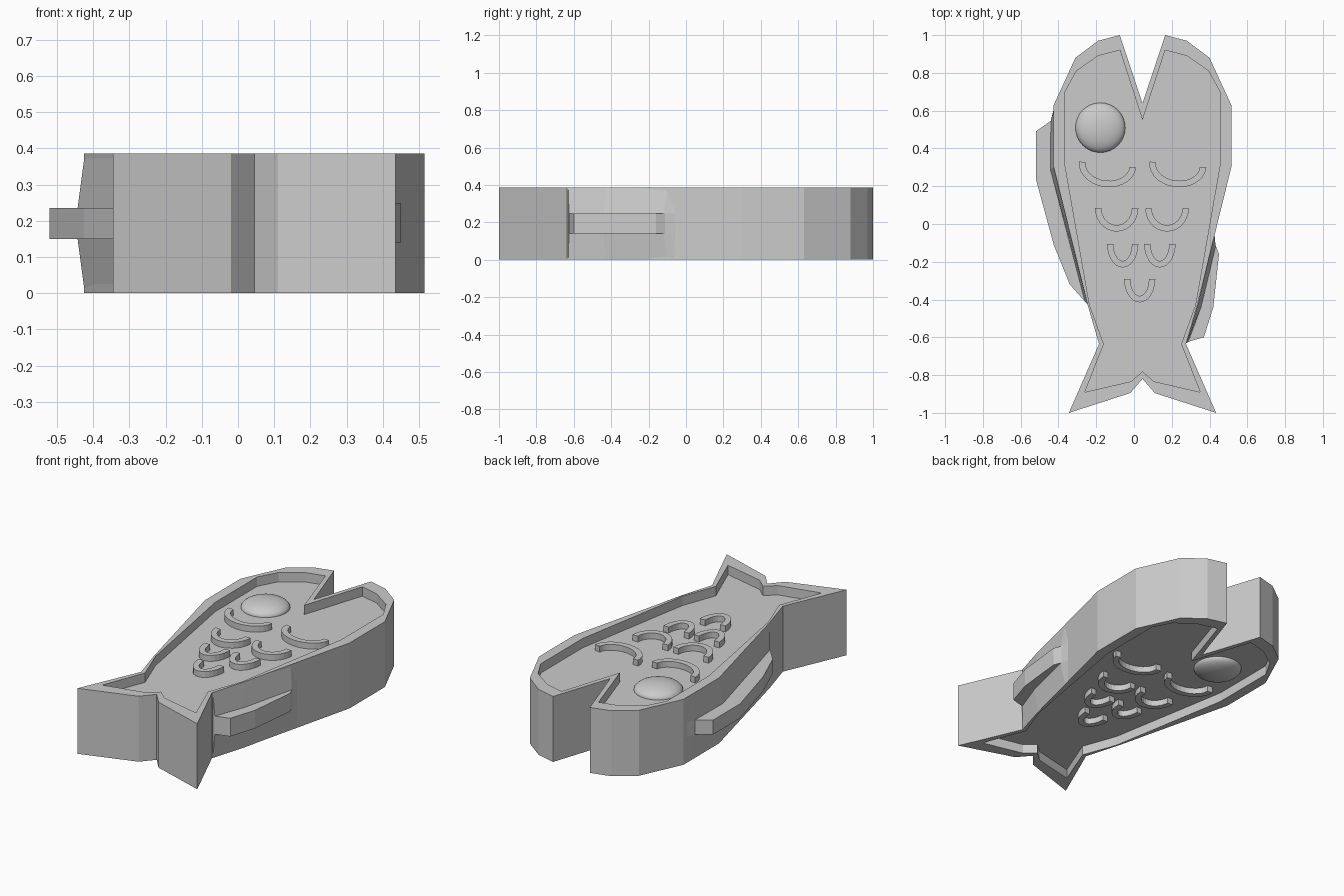
import bpy, bmesh, math
from mathutils import Vector

if "Cube" in bpy.data.objects:
    bpy.data.objects.remove(bpy.data.objects["Cube"])

H, D, CX = 0.385, 0.055, 0.045      # height, recess depth, symmetry axis of the body


def make(name, verts, faces):
    me = bpy.data.meshes.new(name)
    me.from_pydata(verts, [], faces)
    bm = bmesh.new()
    bm.from_mesh(me)
    bmesh.ops.recalc_face_normals(bm, faces=bm.faces)
    bm.to_mesh(me)
    bm.free()
    ob = bpy.data.objects.new(name, me)
    bpy.context.collection.objects.link(ob)
    return ob


def loft(name, rings):
    """Skin closed rings of equal length and cap both ends."""
    n = len(rings[0])
    verts = [v for r in rings for v in r]
    faces = [(k * n + i, k * n + (i + 1) % n, (k + 1) * n + (i + 1) % n, (k + 1) * n + i)
             for k in range(len(rings) - 1) for i in range(n)]
    faces += [tuple(range(n)), tuple(range((len(rings) - 1) * n, len(rings) * n))]
    return make(name, verts, faces)


def prism(name, pts, z0, z1):
    return loft(name, [[(x, y, z) for x, y in pts] for z in (z0, z1)])


def mirrored(half):
    return [(CX + x, y) for x, y in half] + [(CX - x, y) for x, y in half[-2:0:-1]]


# body with a raised rim on top and bottom
outer = mirrored([(0, .64), (.12, 1), (.235, .97), (.355, .88), (.47, .63), (.47, .30),
                  (.29, -.43), (.23, -.635), (.39, -1), (.065, -.895), (0, -.82)])
inner = mirrored([(0, .55), (.12, .92), (.235, .89), (.35, .81), (.41, .70), (.41, .31),
                  (.28, -.43), (.205, -.635), (.305, -.89), (.06, -.833), (0, -.78)])
levels = [(inner, D), (inner, 0), (outer, 0), (outer, H), (inner, H), (inner, H - D)]
loft("fish_body", [[(x, y, z) for x, y in p] for p, z in levels])

# fins, with sloped roots that blend into the body sides
prism("left_fin", [(-.435, .55), (-.52, .49), (-.52, .24), (-.425, -.11), (-.34, -.32),
                   (-.26, -.41), (-.22, -.40), (-.39, .30), (-.39, .55)], .15, .235)
prism("right_fin", [(.415, -.07), (.45, -.16), (.42, -.44), (.37, -.60), (.28, -.625),
                    (.25, -.60), (.39, -.10)], .14, .247)


def root(name, pairs, z0, z1):
    loft(name, [[(bx, by, 0), (rx, ry, z0), (rx, ry, z1), (bx, by, H)]
                for (bx, by), (rx, ry) in pairs])


root("left_fin_root", [((-.422, .62), (-.424, .60)), ((-.423, .55), (-.44, .55)),
                       ((-.423, .30), (-.443, .29)), ((-.243, -.43), (-.26, -.41))], .15, .235)
root("right_fin_root", [((.425, -.06), (.427, -.06)), ((.414, -.10), (.432, -.12)),
                        ((.337, -.43), (.355, -.44)), ((.277, -.63), (.287, -.625))], .14, .247)


# curved scales, one relief on each face
def scale_relief(name, cx, cy, a, b, tilt, z0, z1):
    w, n, t = .034, 14, math.radians(tilt)
    pts = []
    for ra, rb, ks in ((a, b, range(n + 1)), (a - w, b - w, range(n, -1, -1))):
        for k in ks:
            u = math.pi + math.pi * k / n
            x, y = ra * math.cos(u), rb * math.sin(u)
            pts.append((cx + x * math.cos(t) - y * math.sin(t),
                        cy + x * math.sin(t) + y * math.cos(t)))
    secs = []
    for i in range(n + 1):
        o, q = pts[i], pts[-1 - i]
        secs.append([(*o, z0), (*q, z0), (*q, z1), (*o, z1)])
    loft(name, secs)


scales = [(-.14, .315, .152, .12, -6), (.232, .315, .152, .12, -6),
          (-.092, .085, .115, .125, 0), (.175, .082, .115, .122, 0),
          (-.06, -.105, .083, .125, 0), (.137, -.105, .083, .125, 0),
          (.03, -.29, .083, .125, 0)]
for i, s in enumerate(scales):
    scale_relief(f"top_scale_{i}", *s, H - D - .01, H - D + .035)
    scale_relief(f"bottom_scale_{i}", *s, D - .035, D + .01)

# domed eyes
for name, z in (("top_eye", H - D), ("bottom_eye", D)):
    bpy.ops.mesh.primitive_uv_sphere_add(segments=32, ring_count=16, radius=1,
                                         location=(-.178, .51, z))
    eye = bpy.context.object
    eye.name = name
    eye.scale = (.132, .132, .05)
    bpy.ops.object.transform_apply(location=False, rotation=False, scale=True)
    bpy.ops.object.shade_smooth()
